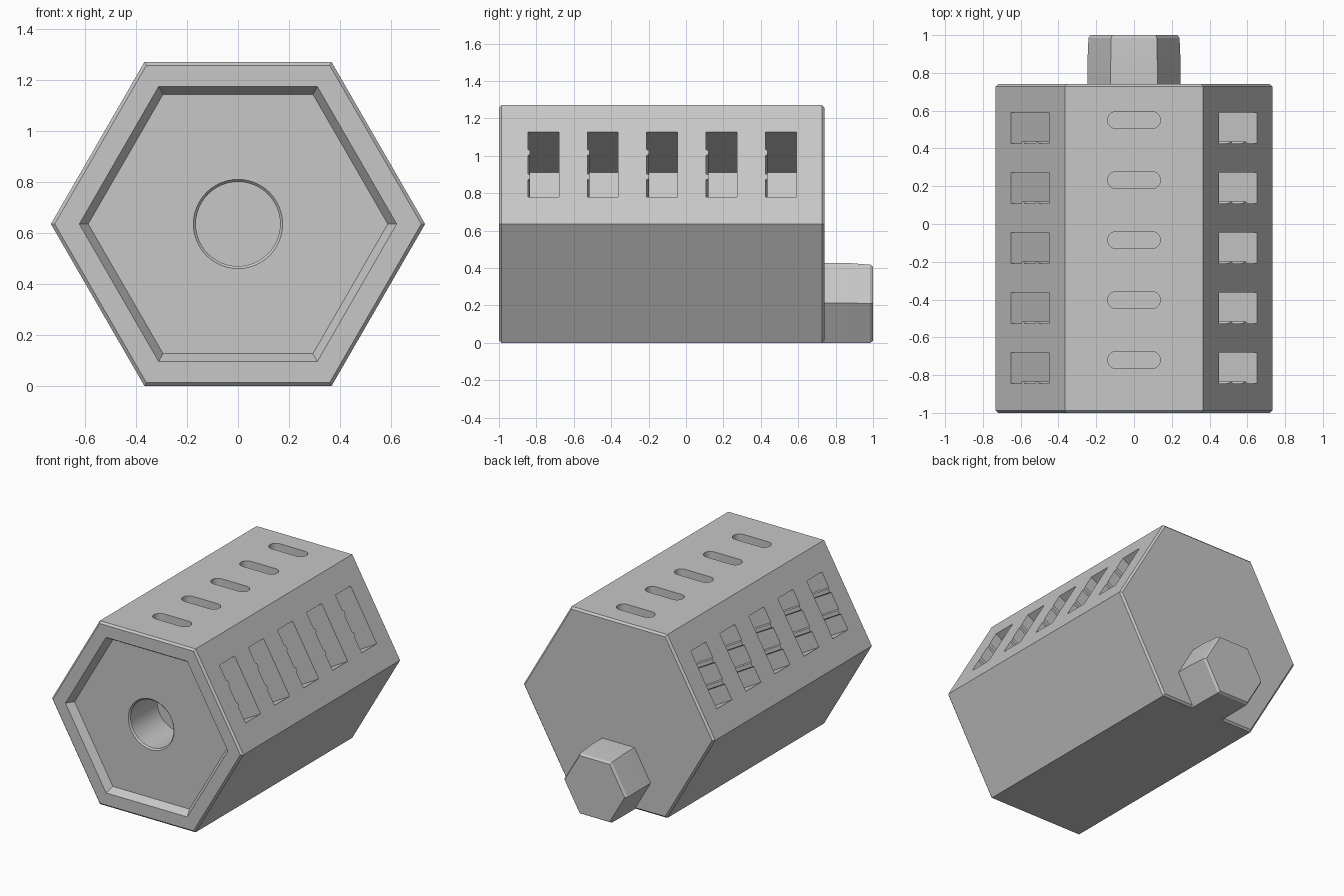
import bpy, bmesh, math
from mathutils import Matrix

if "Cube" in bpy.data.objects:
    bpy.data.objects.remove(bpy.data.objects["Cube"])

# Single flat colour
grey = bpy.data.materials.new("plain_grey")
grey.use_nodes = True
colour = (0.57, 0.57, 0.57, 1)
grey.diffuse_color = colour
grey.node_tree.nodes["Principled BSDF"].inputs["Base Color"].default_value = colour

APOTHEM = 0.635
RADIUS = APOTHEM / math.cos(math.pi / 6)


def loft(bm, rings, sides):
    """Closed solid along y from (y, radius, centre z) rings."""
    loops = []
    for y, r, z in rings:
        angles = [2 * math.pi * i / sides for i in range(sides)]
        loops.append([bm.verts.new((r * math.cos(a), y, z + r * math.sin(a))) for a in angles])
    for a, b in zip(loops, loops[1:]):
        for i in range(sides):
            j = (i + 1) % sides
            bm.faces.new((a[i], a[j], b[j], b[i]))
    bm.faces.new(loops[0])
    bm.faces.new(loops[-1])


def prism(bm, outline, frame, depth):
    """Extrude an outline from just above a body face down to a depth."""
    low, high = [[bm.verts.new(frame @ Matrix.Translation((x, y, z)).translation)
                  for x, y in outline] for z in (-depth, 0.05)]
    n = len(outline)
    for i in range(n):
        j = (i + 1) % n
        bm.faces.new((low[i], low[j], high[j], high[i]))
    bm.faces.new(low)
    bm.faces.new(high)


def face_frame(degrees, y):
    """Local frame on a hexagon side, z pointing outwards."""
    return (Matrix.Translation((0, y, APOTHEM))
            @ Matrix.Rotation(math.radians(degrees), 4, 'Y')
            @ Matrix.Translation((0, 0, APOTHEM)))


def finish(bm, name):
    bmesh.ops.recalc_face_normals(bm, faces=bm.faces[:])
    mesh = bpy.data.meshes.new(name)
    bm.to_mesh(mesh)
    bm.free()
    mesh.materials.append(grey)
    obj = bpy.data.objects.new(name, mesh)
    bpy.context.collection.objects.link(obj)
    return obj


# Hexagonal housing with chamfered ends and a recessed front
bm = bmesh.new()
loft(bm, [(y, r, APOTHEM) for y, r in (
    (-0.95, 0.587), (-1, 0.622), (-1, RADIUS - 0.015), (-0.987, RADIUS),
    (0.727, RADIUS), (0.74, RADIUS - 0.015))], 6)
housing = finish(bm, "housing")

# Cutters: front bore, rounded top slots and ridged side slots
bm = bmesh.new()
loft(bm, [(y, r, APOTHEM) for y, r in (
    (-0.97, 0.195), (-0.94, 0.165), (-0.65, 0.165))], 48)

stadium = []
for side in (1, -1):
    for k in range(13):
        a = math.radians(-90 + 15 * k)
        stadium.append((side * (0.095 + 0.045 * math.cos(a)), side * 0.045 * math.sin(a)))

ridged = [(0.2, 0.08), (-0.2, 0.08), (-0.2, -0.085)]
for t in (-0.075, 0.075):
    ridged += [(t - 0.018, -0.085), (t - 0.012, -0.073), (t + 0.012, -0.073), (t + 0.018, -0.085)]
ridged.append((0.2, -0.085))

for i in range(5):
    y = -0.76 + 0.3175 * i
    prism(bm, stadium, face_frame(0, y + 0.04), 0.12)
    for angle in (-60, 60):
        prism(bm, ridged, face_frame(angle, y), 0.43)
cutter = finish(bm, "slot_cutter")
cutter.hide_render = True

# Cut the housing, then drop the cutter
cut = housing.modifiers.new("cut", 'BOOLEAN')
cut.operation = 'DIFFERENCE'
cut.solver = 'EXACT'
cut.object = cutter
bpy.context.view_layer.update()
depsgraph = bpy.context.evaluated_depsgraph_get()
result = bpy.data.meshes.new_from_object(housing.evaluated_get(depsgraph))
housing.modifiers.clear()
housing.data = result
bpy.data.objects.remove(cutter)

# Slightly tapered hexagonal plug, flush with the underside
bm = bmesh.new()
k = math.cos(math.pi / 6)
loft(bm, [(0.725, 0.247, 0.247 * k), (0.85, 0.247, 0.247 * k),
          (0.985, 0.241, 0.241 * k), (1.0, 0.23, 0.241 * k)], 6)
plug = finish(bm, "rear_plug")

# Smooth the round walls, keep edges crisp
for obj in (housing, plug):
    bpy.ops.object.select_all(action='DESELECT')
    obj.select_set(True)
    bpy.context.view_layer.objects.active = obj
    bpy.ops.object.shade_smooth_by_angle(angle=math.radians(25))
